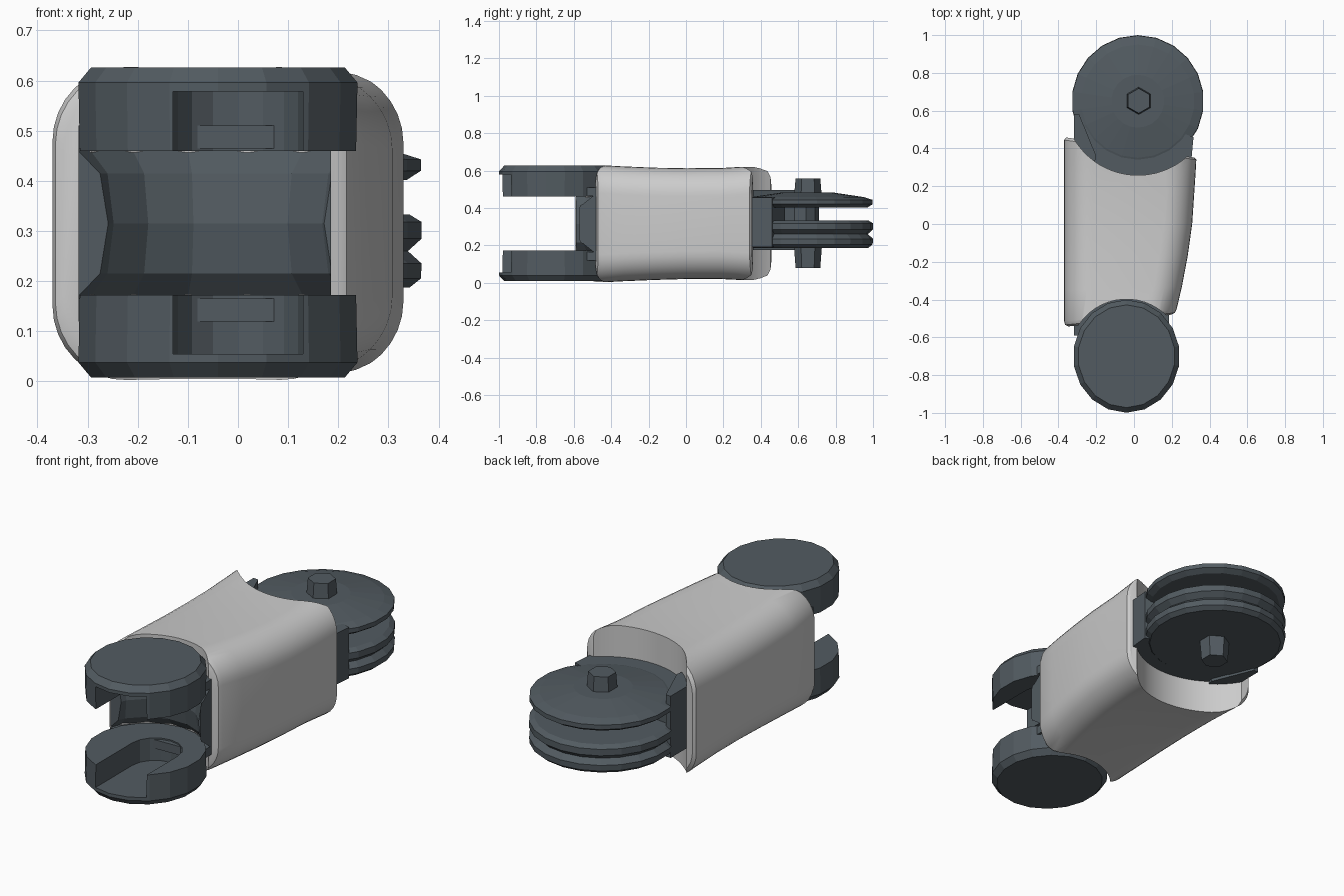
import bpy, bmesh, math

if "Cube" in bpy.data.objects:
    bpy.data.objects.remove(bpy.data.objects["Cube"])

dark = bpy.data.materials.new("dark_metal")
dark.diffuse_color = (0.085, 0.105, 0.12, 1)
dark.use_nodes = True
dark.node_tree.nodes["Principled BSDF"].inputs["Base Color"].default_value = dark.diffuse_color
FORK = (-0.04, -0.70)   # front pivot
DISC = (0.02, 0.65)     # rear pivot


def loft(name, rings, mat=None, smooth=None):
    """Skin closed rings of points and cap both ends."""
    bm = bmesh.new()
    loops = [[bm.verts.new(p) for p in r] for r in rings]
    n = len(loops[0])
    for a, b in zip(loops, loops[1:]):
        for i in range(n):
            j = (i + 1) % n
            bm.faces.new((a[i], a[j], b[j], b[i]))
    bm.faces.new(loops[0][::-1])
    bm.faces.new(loops[-1])
    bmesh.ops.recalc_face_normals(bm, faces=bm.faces)
    me = bpy.data.meshes.new(name)
    bm.to_mesh(me)
    bm.free()
    ob = bpy.data.objects.new(name, me)
    bpy.context.collection.objects.link(ob)
    if mat:
        me.materials.append(mat)
    if smooth:
        activate(ob)
        bpy.ops.object.shade_smooth_by_angle(angle=math.radians(smooth))
    return ob


def activate(ob):
    bpy.ops.object.select_all(action='DESELECT')
    ob.select_set(True)
    bpy.context.view_layer.objects.active = ob


def lathe(name, c, profile, n=20, mat=dark, sx=1.0):
    """Stack of n-sided rings from (radius, z) pairs."""
    ang = [2 * math.pi * (i + 0.5) / n for i in range(n)]
    return loft(name, [[(c[0] + sx * r * math.cos(a), c[1] + r * math.sin(a), z)
                        for a in ang] for r, z in profile], mat)


def prism(name, pts, z0, z1, mat=dark):
    return loft(name, [[(x, y, z) for x, y in pts] for z in (z0, z1)], mat)


def cut(ob, *cutters):
    for c in cutters:
        m = ob.modifiers.new("cut", 'BOOLEAN')
        m.object, m.operation, m.solver = c, 'DIFFERENCE', 'EXACT'
        activate(ob)
        bpy.ops.object.modifier_apply(modifier=m.name)


def section(yl, yr, x1, z0, z1, inset, r=0.15, k=8):
    """Rounded rectangle whose y slants from the left to the right side."""
    x0, x1, z0, z1 = -0.37 + inset, x1 - inset, z0 + inset, z1 - inset
    pts = []
    for q, (cx, cz) in enumerate([(x1 - r, z1 - r), (x0 + r, z1 - r),
                                  (x0 + r, z0 + r), (x1 - r, z0 + r)]):
        for i in range(k + 1):
            a = math.pi / 2 * (q + i / k)
            x, z = cx + r * math.cos(a), cz + r * math.sin(a)
            t = (x + 0.37) / (x1 + 0.37)
            pts.append((x, yl + (yr - yl) * t, z))
    return pts


# Smooth outer shell, scooped at both ends around the pivots
shell = loft("shell", [section(*s) for s in [
    (-0.545, -0.480, 0.220, 0.000, 0.630, 0.022),
    (-0.535, -0.470, 0.222, 0.000, 0.630, 0.006),
    (-0.515, -0.450, 0.226, 0.001, 0.629, 0),
    (-0.350, -0.330, 0.254, 0.008, 0.622, 0),
    (-0.170, -0.165, 0.285, 0.015, 0.615, 0),
    (0.000, 0.000, 0.308, 0.020, 0.612, 0),
    (0.200, 0.180, 0.320, 0.020, 0.613, 0),
    (0.340, 0.270, 0.326, 0.015, 0.619, 0),
    (0.445, 0.340, 0.330, 0.010, 0.625, 0),
    (0.460, 0.352, 0.330, 0.010, 0.625, 0.012)]])
front_cut = lathe("front_cutter", FORK, [(0.302, -0.2), (0.302, 0.9)], 48)
back_cut = lathe("back_cutter", DISC, [(0.392, -0.2), (0.392, 0.9)], 64)
cut(shell, front_cut, back_cut)
activate(shell)
bpy.ops.object.shade_smooth_by_angle(angle=math.radians(32))

# Fork plates with the pin slot opening to the front
slot_pts = [(0.13, -1.1)] + [
    (0.13 * math.cos(a), -0.68 + 0.13 * math.sin(a))
    for a in [math.pi * i / 8 for i in range(9)]] + [(-0.13, -1.1)]
slot = prism("slot_cutter", slot_pts, 0.055, 0.578)
for name, za, zb, flip in (("lower_fork", 0.008, 0.172, 1), ("upper_fork", 0.626, 0.46, -1)):
    fork = lathe(name, FORK, [(0.272, za), (0.299, za + 0.03 * flip),
                              (0.296, zb)], 18, sx=0.945)
    cut(fork, slot)

# Dark liner between the plates
liner = prism("fork_liner", [(-0.318, -0.59), (0.185, -0.57), (0.185, -0.38),
                             (-0.318, -0.38)], 0.12, 0.51)
liner_cut = lathe("liner_cutter", FORK, [(0.31, 0.165), (0.265, 0.215),
                                         (0.25, 0.315), (0.265, 0.415), (0.31, 0.465)], 16)
cut(liner, liner_cut)

# Rear tongue: grooved lower disc, domed upper disc, hub
lathe("lower_disc", DISC, [(0.325, 0.187), (0.348, 0.205), (0.35, 0.235), (0.322, 0.26),
                           (0.35, 0.285), (0.35, 0.318), (0.325, 0.333)], 22)
lathe("upper_disc", DISC, [(0.32, 0.402), (0.348, 0.42), (0.348, 0.443),
                           (0.30, 0.458), (0.14, 0.482)], 22)
lathe("hub", (0.02, 0.61), [(0.10, 0.32), (0.10, 0.41)], 10)

# Neck joining the discs to the shell, with a taller left cheek
prism("neck", [(-0.318, 0.30), (0.0, 0.22), (0.30, 0.30), (0.315, 0.46),
               (0.12, 0.53), (-0.12, 0.53), (-0.318, 0.56)], 0.19, 0.455)
prism("neck_cheek", [(-0.318, 0.34), (-0.22, 0.28), (-0.20, 0.36), (-0.29, 0.58),
                     (-0.318, 0.58)], 0.175, 0.495)

# Pivot pins above and below
for name, za, zb in (("top_pin", 0.45, 0.558), ("bottom_pin", 0.20, 0.08)):
    lathe(name, (0.025, 0.652), [(0.075, za), (0.066, zb)], 6)

for c in (front_cut, back_cut, slot, liner_cut):
    bpy.data.objects.remove(c)
